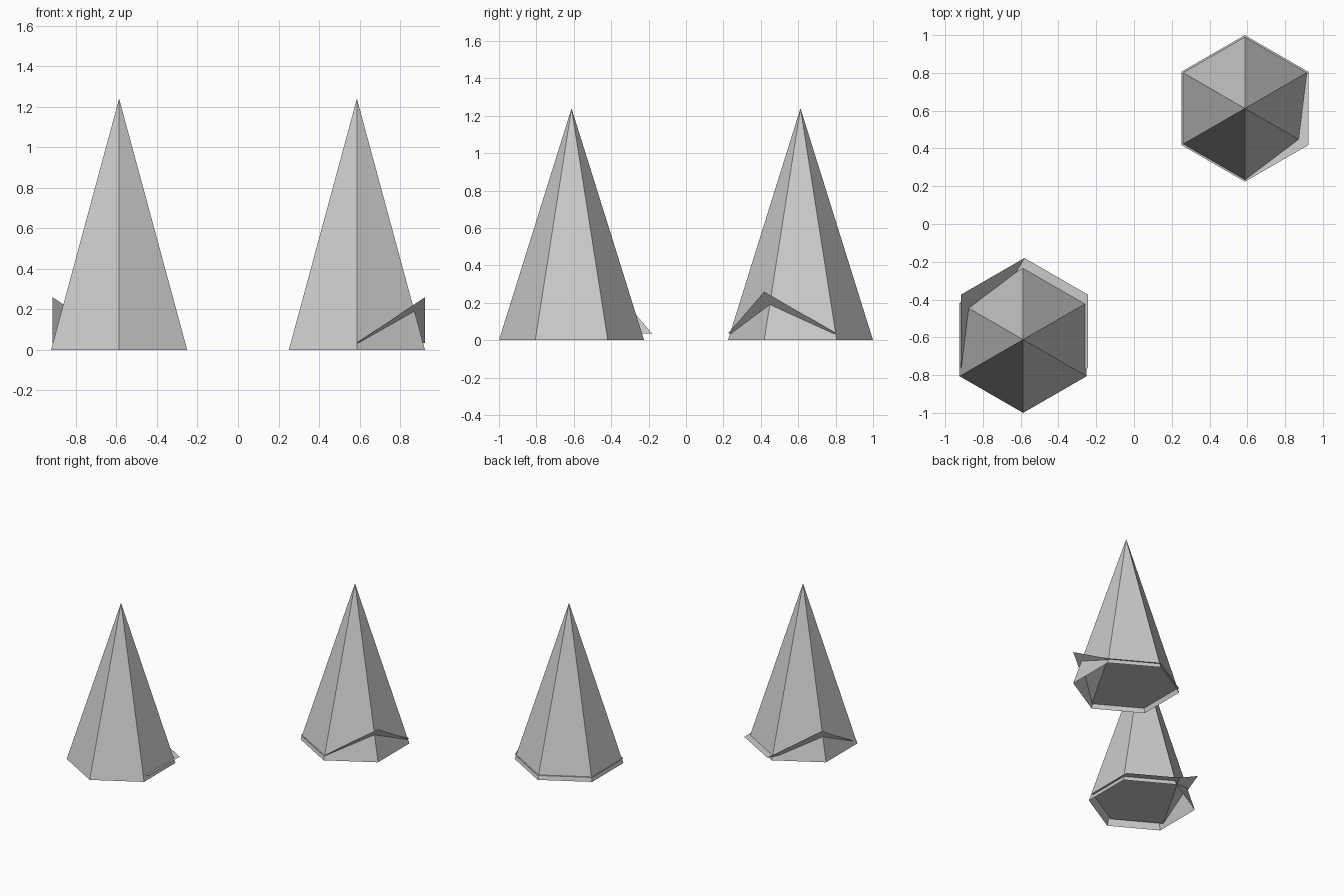
import bpy, bmesh
from math import pi, sin, cos

if "Cube" in bpy.data.objects:
    bpy.data.objects.remove(bpy.data.objects["Cube"])

RADIUS, HEIGHT = 0.388, 1.24
SHEET_Z, LIFTED_Z = 0.035, 0.26


def hexagon(bm, cx, cy, z):
    """Six ring vertices, pointing along +y / -y, first one at 30 degrees."""
    angles = [pi / 6 + i * pi / 3 for i in range(6)]
    return [bm.verts.new((cx + RADIUS * cos(a), cy + RADIUS * sin(a), z)) for a in angles]


def finish(bm, name):
    mesh = bpy.data.meshes.new(name)
    bm.to_mesh(mesh)
    bm.free()
    obj = bpy.data.objects.new(name, mesh)
    bpy.context.collection.objects.link(obj)


def spike(name, cx, cy):
    """Six-sided cone, open underneath."""
    bm = bmesh.new()
    ring = hexagon(bm, cx, cy, 0)
    tip = bm.verts.new((cx, cy, HEIGHT))
    for i in range(6):
        bm.faces.new((ring[i], ring[(i + 1) % 6], tip))
    finish(bm, name)


def base_sheet(name, cx, cy, lifted):
    """Thin hexagonal sheet with one corner folded upwards."""
    bm = bmesh.new()
    ring = hexagon(bm, cx, cy, SHEET_Z)
    ring[lifted].co.z = LIFTED_Z
    order = [ring[(lifted + k) % 6] for k in range(6)]
    bm.faces.new(order[1:])
    bm.faces.new((order[5], order[0], order[1]))
    finish(bm, name)


# Back right spike, its sheet folded up at the front right corner
spike("back_spike", 0.587, 0.612)
base_sheet("back_base_sheet", 0.587, 0.612, 5)

# Front left spike, its sheet shifted back and folded up at the back left corner
spike("front_spike", -0.587, -0.612)
base_sheet("front_base_sheet", -0.58, -0.568, 2)
